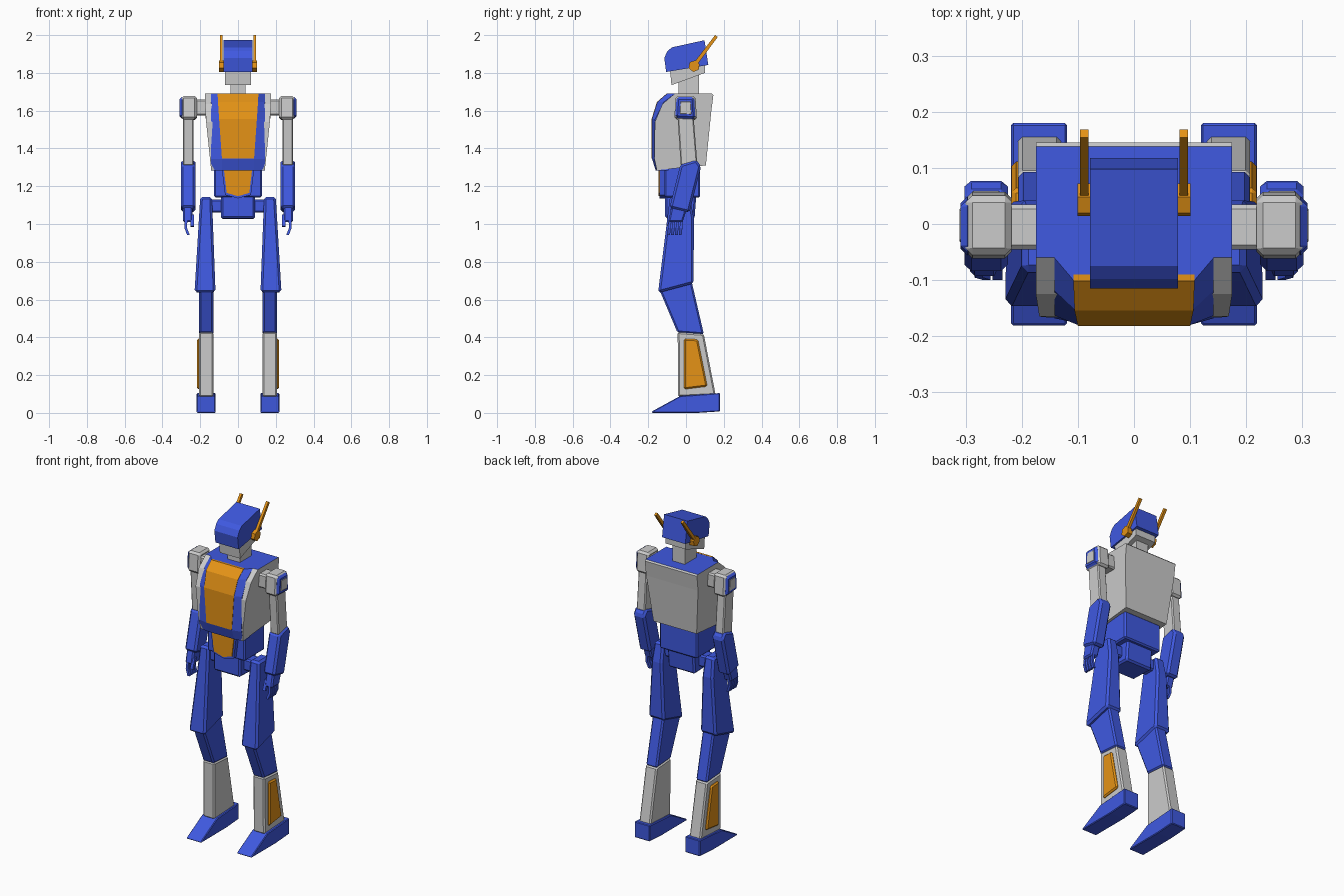
import bpy, bmesh, math


def material(name, rgb):
    m = bpy.data.materials.new(name)
    m.diffuse_color = (*rgb, 1)
    return m


BLUE = material("blue", (0.05, 0.1, 0.75))
ORANGE = material("orange", (0.78, 0.29, 0.008))


def loft(name, rings, mat=None, bevel=0):
    """Skin a stack of equal-length rings, cap both ends, optional chamfer."""
    bm = bmesh.new()
    vs = [[bm.verts.new(p) for p in r] for r in rings]
    n = len(vs[0])
    for a, b in zip(vs, vs[1:]):
        for i in range(n):
            bm.faces.new((a[i], a[(i + 1) % n], b[(i + 1) % n], b[i]))
    bm.faces.new(vs[0])
    bm.faces.new(vs[-1])
    bmesh.ops.recalc_face_normals(bm, faces=bm.faces)
    me = bpy.data.meshes.new(name)
    bm.to_mesh(me)
    bm.free()
    ob = bpy.data.objects.new(name, me)
    bpy.context.collection.objects.link(ob)
    if mat:
        me.materials.append(mat)
    if bevel:
        b = ob.modifiers.new("chamfer", "BEVEL")
        b.width, b.segments, b.limit_method = bevel, 1, "ANGLE"
        b.angle_limit = math.radians(35)
    return ob


def slab(name, profile, x0, x1, mat=None, bevel=0):
    """Side profile (y, z) spanned from x0 to x1; each x may be a function of z."""
    fx = lambda x, z: x(z) if callable(x) else x
    rings = [[(fx(x, z), y, z) for y, z in profile] for x in (x0, x1)]
    return loft(name, rings, mat, bevel)


def box(name, x0, x1, y0, y1, z0, z1, mat=None, bevel=0):
    return slab(name, [(y0, z0), (y1, z0), (y1, z1), (y0, z1)], x0, x1, mat, bevel)


def lerp(z0, a, z1, b):
    return lambda z: a + (b - a) * (z - z0) / (z1 - z0)


# Torso: tapered shell with blue top and raised chest
def torso_w(z):
    return 0.175 if z > 1.6 else 0.142 + 0.033 * (z - 1.285) / 0.315


shell = [(-0.06, 1.69), (0.138, 1.69), (0.145, 1.682), (0.133, 1.59), (0.105, 1.31),
         (-0.155, 1.285), (-0.167, 1.35), (-0.165, 1.54), (-0.125, 1.635)]
torso = slab("torso", shell, lambda z: -torso_w(z), torso_w)
torso.data.materials.append(None)
torso.data.materials.append(BLUE)
for p in torso.data.polygons:
    if p.normal.z > 0.95:
        p.material_index = 1

# Chest levels: z, outer y, inner half width, inner y
levels = [(1.69, -0.06, 0.108, -0.1), (1.645, -0.118, 0.106, -0.152),
          (1.555, -0.163, 0.1, -0.18), (1.345, -0.168, 0.085, -0.18),
          (1.283, -0.152, 0.085, -0.16)]
loft("chest_frame", [[(-0.142, yo + 0.06, z), (-0.142, yo, z), (-w, yi, z),
                      (w, yi, z), (0.142, yo, z), (0.142, yo + 0.06, z)]
                     for z, yo, w, yi in levels], BLUE)
loft("chest_panel", [[(-w, yi + 0.01, z + 0.001), (-w, yi - 0.002, z + 0.001),
                      (w, yi - 0.002, z + 0.001), (w, yi + 0.01, z + 0.001)]
                     for z, yo, w, yi in levels[:4]], ORANGE)

# Abdomen, belly panel and pelvis
box("abdomen", -0.126, 0.126, -0.115, 0.075, 1.14, 1.31, BLUE, 0.008)


def shield(name, grow, y0, y1, mat):
    pts = [(-0.075, 1.29), (0.075, 1.29), (0.06, 1.165), (0, 1.147), (-0.06, 1.165)]
    pts = [(x * grow, z - (grow - 1) * 0.08 * (z < 1.2)) for x, z in pts]
    loft(name, [[(x, y, z) for x, z in pts] for y in (y0, y1)], mat)


shield("belly_frame", 1.14, -0.1, -0.139, BLUE)
shield("belly_panel", 1.0, -0.12, -0.145, ORANGE)
slab("pelvis", [(-0.11, 1.16), (0.055, 1.16), (0.045, 1.025), (-0.11, 1.03)],
     -0.09, 0.09, BLUE, 0.01)

# Neck, jaw and helmet
box("neck", -0.041, 0.041, -0.04, 0.07, 1.68, 1.8)
slab("jaw", [(-0.085, 1.82), (-0.077, 1.735), (0.1, 1.8), (0.1, 1.85)], -0.068, 0.068)
slab("helmet", [(-0.105, 1.805), (0.118, 1.842), (0.098, 1.973), (-0.075, 1.935),
                (-0.098, 1.915), (-0.115, 1.88)], -0.078, 0.078, BLUE)

for side, s in (("left", 1), ("right", -1)):
    def part(name, prof, x0, x1, mat=None, bevel=0):
        f = lambda x: (lambda z: s * x(z)) if callable(x) else s * x
        return slab(f"{side}_{name}", prof, f(x0), f(x1), mat, bevel)

    def rect(y0, y1, z0, z1):
        return [(y0, z0), (y1, z0), (y1, z1), (y0, z1)]

    # Antenna on a hexagonal hub
    part("antenna_hub", [(0.043 + 0.031 * math.cos(a), 1.836 + 0.031 * math.sin(a))
                         for a in (math.radians(60 * i + 20) for i in range(6))],
         0.07, 0.101, ORANGE)
    part("antenna", [(0.036, 1.846), (0.052, 1.834), (0.168, 1.99), (0.154, 2.0)],
         0.081, 0.096, ORANGE)

    # Shoulder with framed outer plate
    part("shoulder_axle", rect(-0.045, 0.035, 1.575, 1.66), 0.13, 0.24, None, 0.008)
    part("shoulder", [(-0.062, 1.555), (0.058, 1.55), (0.05, 1.678), (-0.055, 1.678)],
         0.218, 0.3, None, 0.012)
    part("shoulder_frame", [(-0.057, 1.562), (0.05, 1.556), (0.043, 1.672), (-0.05, 1.672)],
         0.285, 0.309, BLUE, 0.014)
    part("shoulder_inset", [(-0.037, 1.58), (0.033, 1.576), (0.028, 1.652), (-0.033, 1.652)],
         0.295, 0.311, None, 0.006)

    # Arm
    part("upper_arm", [(-0.045, 1.57), (0.04, 1.57), (0.06, 1.32), (-0.028, 1.31)],
         0.235, 0.292, None, 0.006)
    part("forearm", [(-0.03, 1.315), (0.055, 1.34), (0.08, 1.305), (0.018, 1.06),
                     (-0.087, 1.085)], 0.225, 0.302, BLUE, 0.012)
    # Hand with four bent fingers and a thumb
    part("palm", [(-0.075, 1.1), (0.005, 1.08), (-0.018, 1.01), (-0.094, 1.012)],
         0.242, 0.292, BLUE, 0.008)
    for i in range(4):
        y = -0.084 + 0.0205 * i
        path = [(0.275, y, 1.02), (0.277, y - 0.004, 0.98), (0.263, y - 0.008, 0.943)]
        loft(f"{side}_finger_{i + 1}",
             [[(s * (x + dx * 0.007), fy + dy * 0.0075, z)
               for dx, dy in ((-1, -1), (1, -1), (1, 1), (-1, 1))] for x, fy, z in path], BLUE)
    part("thumb", [(-0.08, 1.05), (-0.06, 1.05), (-0.085, 0.985), (-0.1, 0.99)],
         0.234, 0.252, BLUE)

    # Leg
    part("hip_axle", rect(-0.07, 0.005, 1.06, 1.13), 0.06, 0.16, BLUE, 0.008)
    part("thigh", [(-0.085, 1.143), (0.02, 1.143), (0.042, 1.03), (0.04, 0.685),
                   (-0.148, 0.635)],
         lerp(1.143, 0.138, 0.64, 0.119), lerp(1.143, 0.2, 0.64, 0.23), BLUE, 0.012)
    part("knee", [(-0.14, 0.65), (0.03, 0.695), (0.095, 0.415), (-0.045, 0.425)],
         0.13, 0.206, BLUE, 0.009)
    part("shin", [(-0.044, 0.428), (0.094, 0.418), (0.157, 0.095), (-0.042, 0.085)],
         0.13, 0.207, None, 0.008)
    part("shin_panel", [(-0.01, 0.393), (0.063, 0.389), (0.113, 0.14), (-0.01, 0.125)],
         0.19, 0.218, ORANGE, 0.008)
    part("foot", [(-0.182, 0.0), (0.06, 0.0), (0.18, 0.008), (0.18, 0.105),
                  (-0.03, 0.09), (-0.18, 0.008)], 0.119, 0.219, BLUE, 0.012)
